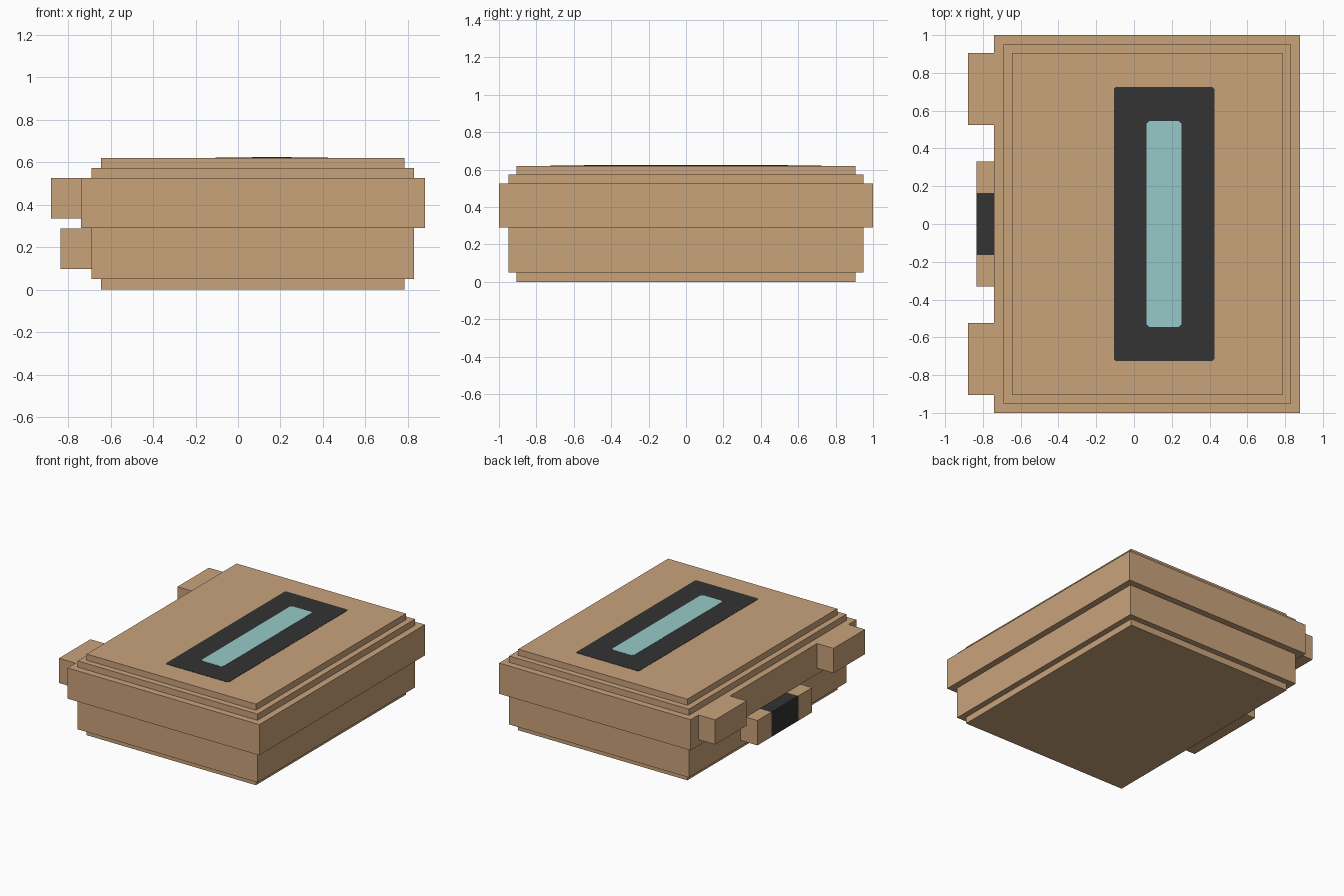
import bpy
import bmesh

cube = bpy.data.objects.get("Cube")
if cube:
    bpy.data.objects.remove(cube, do_unlink=True)


def material(name, r, g, b):
    mat = bpy.data.materials.new(name)
    mat.use_nodes = True
    mat.diffuse_color = (r, g, b, 1)
    mat.node_tree.nodes["Principled BSDF"].inputs["Base Color"].default_value = (r, g, b, 1)
    return mat


tan = material("tan_casing", 0.584, 0.366, 0.198)
dark = material("dark_grey", 0.033, 0.033, 0.033)
teal = material("pale_teal", 0.30, 0.59, 0.58)


def finish(name, bm, *mats):
    bmesh.ops.recalc_face_normals(bm, faces=bm.faces)
    mesh = bpy.data.meshes.new(name)
    bm.to_mesh(mesh)
    bm.free()
    for mat in mats:
        mesh.materials.append(mat)
    obj = bpy.data.objects.new(name, mesh)
    bpy.context.collection.objects.link(obj)
    return obj


def add_box(bm, x, y, z):
    verts = bmesh.ops.create_cube(bm, size=1)["verts"]
    for v in verts:
        for axis, (low, high) in enumerate((x, y, z)):
            v.co[axis] = high if v.co[axis] > 0 else low


def box(name, x, y, z, mat):
    bm = bmesh.new()
    add_box(bm, x, y, z)
    return finish(name, bm, mat)


def stepped(name, rings):
    """Closed stepped block from (height, inset) rings around the casing outline."""
    bm = bmesh.new()
    loops = []
    for z, d in rings:
        x0, x1, y = -0.74 + d, 0.88 - d, 1 - d
        loops.append([bm.verts.new((px, py, z))
                      for px, py in ((x0, -y), (x1, -y), (x1, y), (x0, y))])
    for a, b in zip(loops, loops[1:]):
        for i in range(4):
            j = (i + 1) % 4
            bm.faces.new((a[i], a[j], b[j], b[i]))
    bm.faces.new(loops[0])
    bm.faces.new(loops[-1])
    return finish(name, bm, tan)


def plate(name, x, y, z, clip, mat):
    """Thin painted panel with slightly clipped corners."""
    bm = bmesh.new()
    add_box(bm, x, y, z)
    upright = [e for e in bm.edges if abs(e.verts[0].co.z - e.verts[1].co.z) > 1e-4]
    bmesh.ops.bevel(bm, geom=upright, offset=clip, segments=1, affect="EDGES")
    return finish(name, bm, mat)


# Casing: lower tray and overhanging lid
stepped("base", [(0, 0.095), (0.05, 0.095), (0.05, 0.05), (0.29, 0.05)])
stepped("lid", [(0.29, 0), (0.525, 0), (0.525, 0.05), (0.573, 0.05),
                (0.573, 0.095), (0.62, 0.095)])

# Pair of lugs on the lid
for side, sign in (("back", 1), ("front", -1)):
    box(side + "_lug", (-0.88, -0.74), sorted((sign * 0.525, sign * 0.905)),
        (0.336, 0.525), tan)

# Latch with a dark centre on its top and outer face
bm = bmesh.new()
add_box(bm, (-0.835, -0.69), (-0.33, 0.33), (0.098, 0.288))
for cut in (-0.163, 0.163):
    bmesh.ops.bisect_plane(bm, geom=bm.verts[:] + bm.edges[:] + bm.faces[:],
                           plane_co=(0, cut, 0), plane_no=(0, 1, 0))
bm.normal_update()
for face in bm.faces:
    outward = face.normal.z > 0.5 or face.normal.x < -0.5
    if outward and abs(face.calc_center_median().y) < 0.1:
        face.material_index = 1
finish("latch", bm, tan, dark)

# Display panel on the lid
plate("display_surround", (-0.107, 0.425), (-0.725, 0.725), (0.618, 0.622), 0.01, dark)
plate("display_window", (0.066, 0.251), (-0.546, 0.546), (0.62, 0.624), 0.015, teal)
